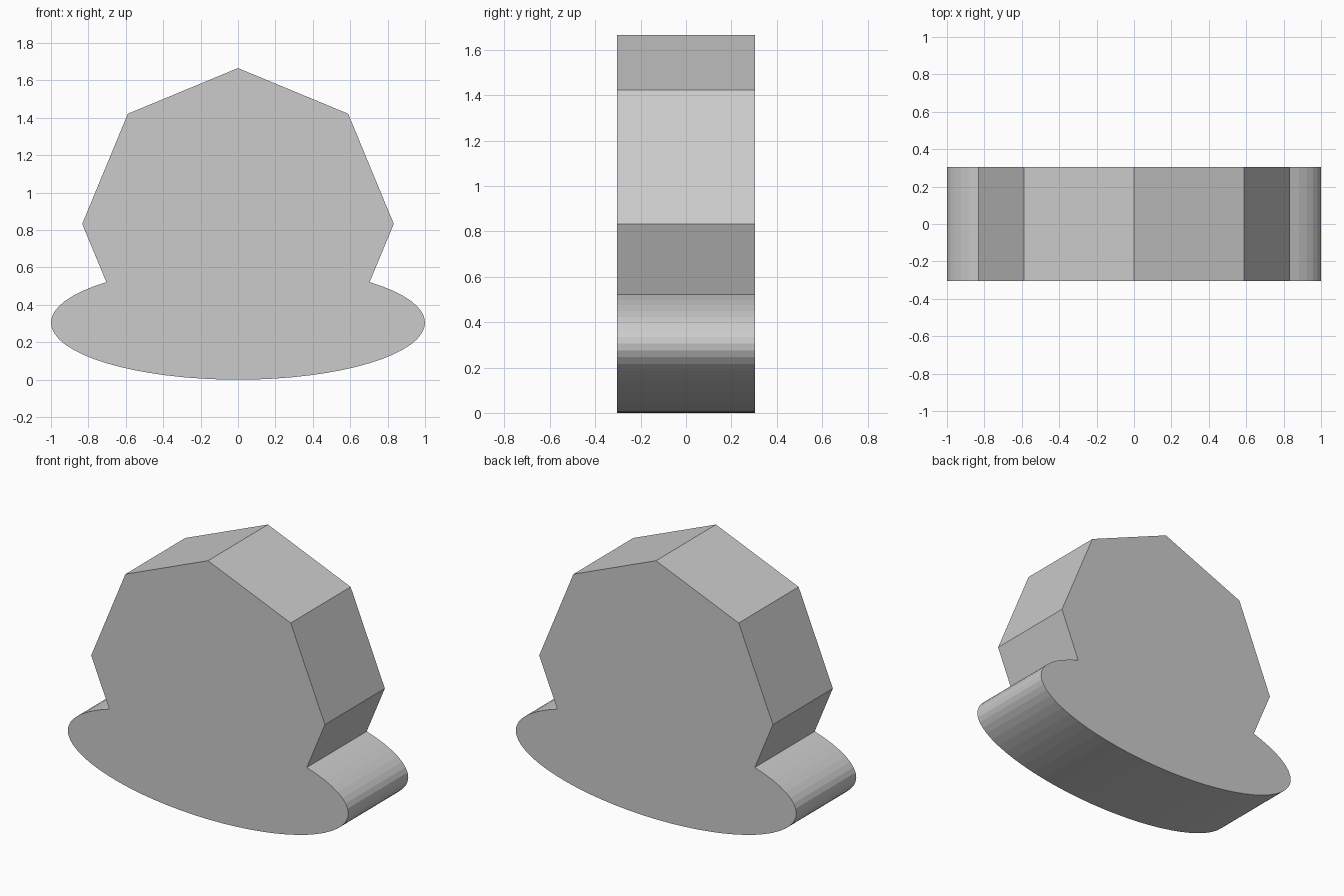
import bpy, bmesh
from math import cos, sin, pi

if "Cube" in bpy.data.objects:
    bpy.data.objects.remove(bpy.data.objects["Cube"])

R = 0.833        # octagon radius, resting on z = 0
B = 0.305        # half height of the oval, also half depth of the slab
SEGMENTS = 64

# Oval foot: arc from upper left, under the bottom, to upper right
profile = [(cos(2 * pi * k / SEGMENTS), B + B * sin(2 * pi * k / SEGMENTS))
           for k in range(24, 73)]

# Octagonal upper body: notch, five exposed corners, notch
profile.append((0.704, 0.522))
profile += [(R * cos(k * pi / 4), R + R * sin(k * pi / 4)) for k in range(5)]
profile.append((-0.704, 0.522))

# Extrude the merged outline through the depth
bm = bmesh.new()
face = bm.faces.new([bm.verts.new((x, -B, z)) for x, z in profile])
result = bmesh.ops.extrude_face_region(bm, geom=[face], use_keep_orig=True)
back = [g for g in result["geom"] if isinstance(g, bmesh.types.BMVert)]
bmesh.ops.translate(bm, verts=back, vec=(0, 2 * B, 0))
bmesh.ops.recalc_face_normals(bm, faces=bm.faces[:])

mesh = bpy.data.meshes.new("octagon_on_oval_slab")
bm.to_mesh(mesh)
bm.free()
slab = bpy.data.objects.new("octagon_on_oval_slab", mesh)
bpy.context.collection.objects.link(slab)
